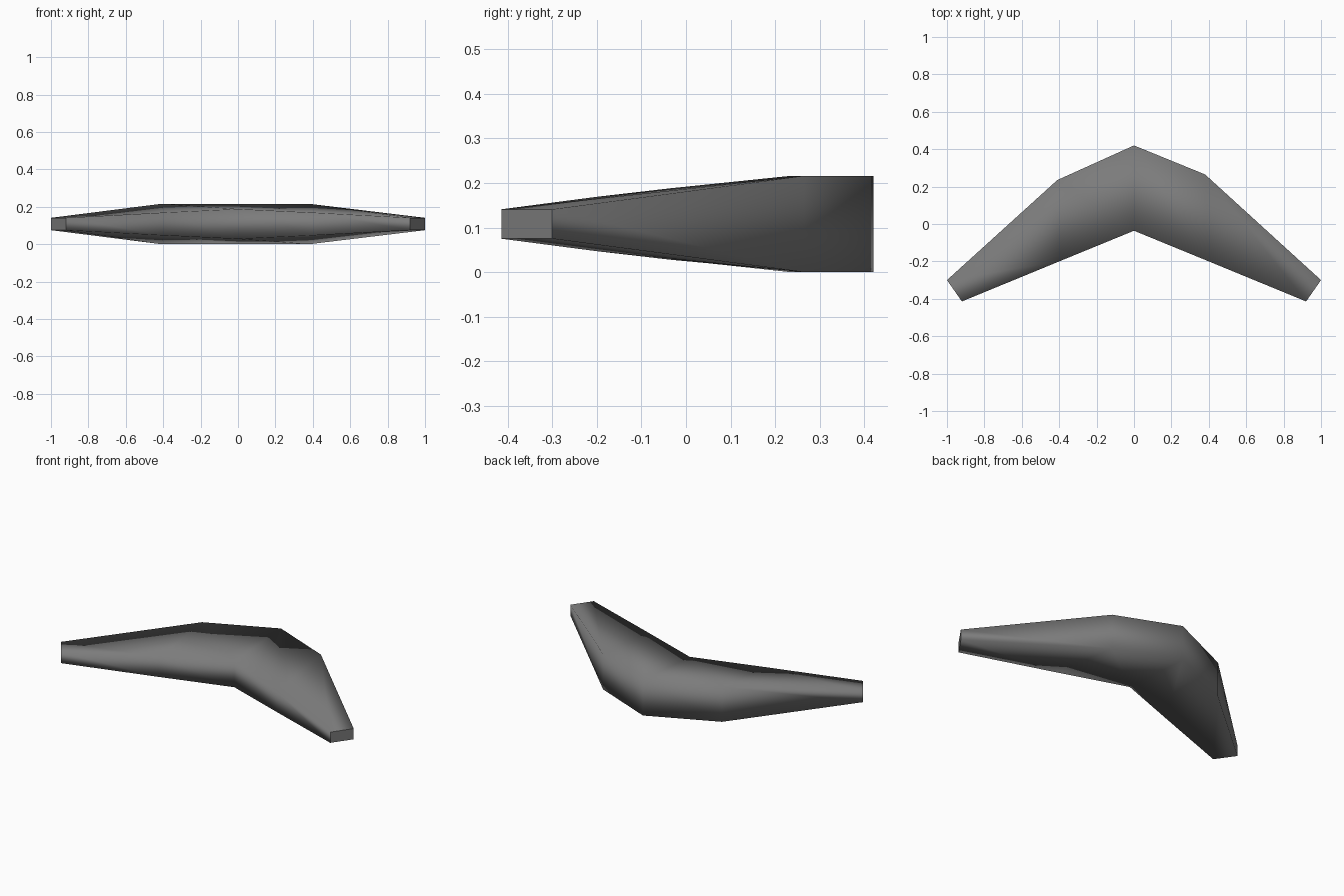
import bpy
import bmesh

cube = bpy.data.objects.get("Cube")
if cube:
    bpy.data.objects.remove(cube, do_unlink=True)

MID_Z = 0.108  # height of the flat centre plane

# Sections along the arms: outer x, y, half height; inner x, y, half height
sections = [
    (-1.00, -0.30, 0.033, -0.92, -0.414, 0.033),
    (-0.41, 0.235, 0.108, -0.40, -0.20, 0.061),
    (0.00, 0.42, 0.108, 0.00, -0.036, 0.08),
    (0.38, 0.265, 0.108, 0.40, -0.20, 0.061),
    (1.00, -0.30, 0.033, 0.92, -0.414, 0.033),
]

grey = bpy.data.materials.new("dark_grey")
grey.use_nodes = True
colour = (0.2, 0.2, 0.2, 1.0)
grey.diffuse_color = colour
grey.node_tree.nodes["Principled BSDF"].inputs["Base Color"].default_value = colour

# Loft a four-sided ring through the sections
bm = bmesh.new()
rings = []
for ox, oy, oh, ix, iy, ih in sections:
    corners = [(ox, oy, MID_Z + oh), (ix, iy, MID_Z + ih),
               (ix, iy, MID_Z - ih), (ox, oy, MID_Z - oh)]
    rings.append([bm.verts.new(c) for c in corners])

for a, b in zip(rings, rings[1:]):
    for i in range(4):
        j = (i + 1) % 4
        bm.faces.new((a[i], a[j], b[j], b[i]))

# Flat tips
tips = [bm.faces.new(rings[0]), bm.faces.new(rings[-1])]
bmesh.ops.recalc_face_normals(bm, faces=bm.faces[:])

# Soft body shading with crisp tips
for face in bm.faces:
    face.smooth = True
for tip in tips:
    for edge in tip.edges:
        edge.smooth = False

mesh = bpy.data.meshes.new("curved_throwing_stick")
bm.to_mesh(mesh)
bm.free()
mesh.materials.append(grey)
stick = bpy.data.objects.new("curved_throwing_stick", mesh)
bpy.context.collection.objects.link(stick)
